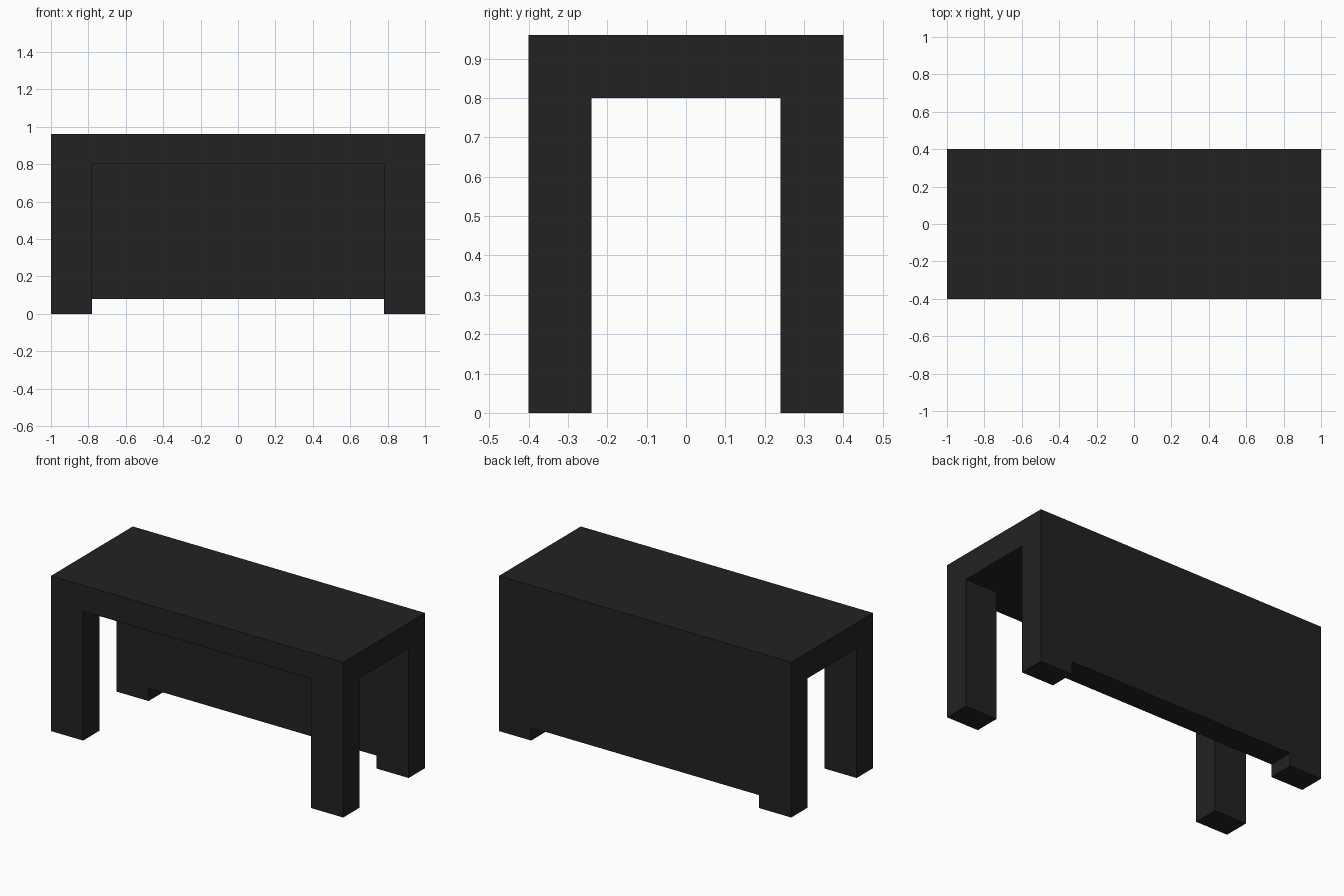
import bpy
import bmesh

cube = bpy.data.objects.get("Cube")
if cube:
    bpy.data.objects.remove(cube, do_unlink=True)

# Overall sizes
HALF_X, HALF_Y, HEIGHT = 1.0, 0.4, 0.96
INNER_X, INNER_Y = 0.78, 0.24   # inside faces of the legs
UNDERSIDE = 0.8                 # bottom of the thick top
PANEL_GAP = 0.08                # floor clearance of the back panel
OVER = 0.2                      # how far cutters reach outside

charcoal = bpy.data.materials.new("charcoal")
charcoal.use_nodes = True
colour = (0.016, 0.016, 0.016, 1)
charcoal.diffuse_color = colour
charcoal.node_tree.nodes["Principled BSDF"].inputs["Base Color"].default_value = colour


def box(name, x, y, z):
    """Box between the (low, high) limits on each axis."""
    mesh = bpy.data.meshes.new(name)
    bm = bmesh.new()
    bmesh.ops.create_cube(bm, size=1)
    for v in bm.verts:
        v.co = [lim[int(c > 0)] for lim, c in zip((x, y, z), v.co)]
    bm.to_mesh(mesh)
    bm.free()
    mesh.materials.append(charcoal)
    obj = bpy.data.objects.new(name, mesh)
    bpy.context.collection.objects.link(obj)
    return obj


def carve(target, x, y, z):
    """Cut a box-shaped opening out of the target."""
    cutter = box("opening_cutter", x, y, z)
    cutter.hide_render = True
    mod = target.modifiers.new("opening", "BOOLEAN")
    mod.operation, mod.solver, mod.object = "DIFFERENCE", "EXACT", cutter
    bpy.context.view_layer.objects.active = target
    bpy.ops.object.modifier_apply(modifier=mod.name)
    bpy.data.objects.remove(cutter, do_unlink=True)


# Solid block that becomes the desk
desk = box("desk", (-HALF_X, HALF_X), (-HALF_Y, HALF_Y), (0, HEIGHT))

# Knee space running through both ends
carve(desk, (-HALF_X - OVER, HALF_X + OVER), (-INNER_Y, INNER_Y), (-OVER, UNDERSIDE))
# Front opening between the legs
carve(desk, (-INNER_X, INNER_X), (-HALF_Y - OVER, 0), (-OVER, UNDERSIDE))
# Gap under the back panel
carve(desk, (-INNER_X, INNER_X), (0, HALF_Y + OVER), (-OVER, PANEL_GAP))
